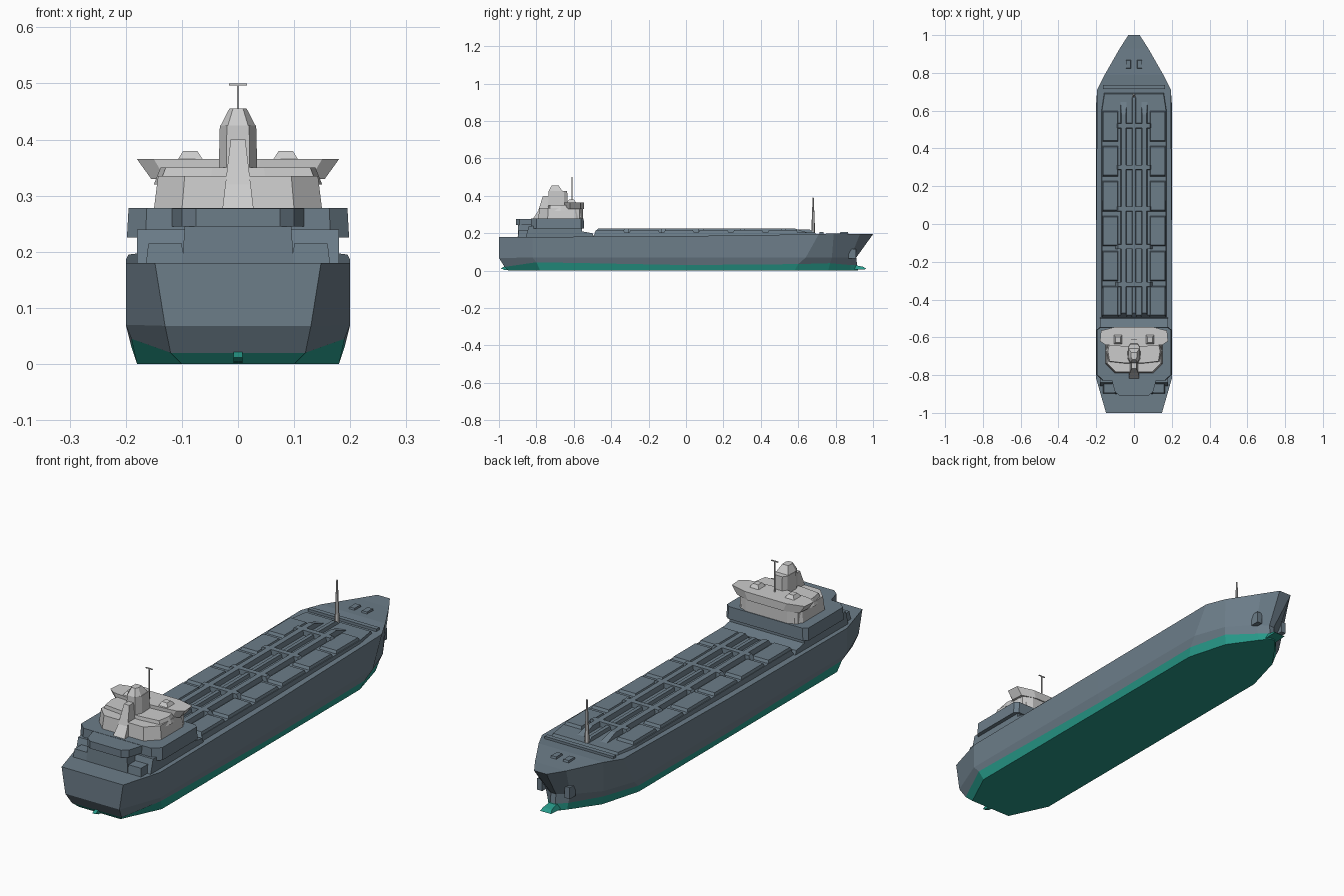
import bpy, bmesh, math
from mathutils import Vector

if "Cube" in bpy.data.objects:
    bpy.data.objects.remove(bpy.data.objects["Cube"])


def material(name, rgb):
    m = bpy.data.materials.new(name)
    m.diffuse_color = (*rgb, 1)
    m.use_nodes = True
    m.node_tree.nodes["Principled BSDF"].inputs["Base Color"].default_value = m.diffuse_color
    return m


SLATE = material("slate_paint", (0.15, 0.205, 0.25))
TEAL = material("teal_antifouling", (0.02, 0.32, 0.25))


def finish(bm, name, mats):
    bmesh.ops.recalc_face_normals(bm, faces=bm.faces[:])
    me = bpy.data.meshes.new(name)
    bm.to_mesh(me)
    bm.free()
    for m in mats:
        me.materials.append(m)
    ob = bpy.data.objects.new(name, me)
    bpy.context.collection.objects.link(ob)
    return ob


def prism(name, outline, z0, z1, mat=SLATE, scale=1.0):
    """Upright prism over a plan outline; the top is scaled about its centre."""
    bm = bmesh.new()
    c = sum((Vector(p) for p in outline), Vector((0, 0))) / len(outline)
    low = [bm.verts.new((x, y, z0)) for x, y in outline]
    top = [bm.verts.new((*(c + (Vector(p) - c) * scale), z1)) for p in outline]
    n = len(outline)
    for i in range(n):
        j = (i + 1) % n
        bm.faces.new((low[i], low[j], top[j], top[i]))
    bm.faces.new(low)
    bm.faces.new(top)
    return finish(bm, name, [mat] if mat else [])


def box(name, x0, x1, y0, y1, z0, z1, mat=SLATE, scale=1.0):
    return prism(name, [(x0, y0), (x1, y0), (x1, y1), (x0, y1)], z0, z1, mat, scale)


def mirrored(half):
    return half + [(-x, y) for x, y in reversed(half)]


def side_profile(name, hx, pts, mat=SLATE, top_hx=None):
    """Extrude a y-z profile across the ship, optionally narrowing to the top."""
    bm = bmesh.new()
    zs = [z for _, z in pts]
    z0, z1 = min(zs), max(zs)
    w = lambda z: hx + ((top_hx or hx) - hx) * (z - z0) / (z1 - z0)
    a = [bm.verts.new((-w(z), y, z)) for y, z in pts]
    b = [bm.verts.new((w(z), y, z)) for y, z in pts]
    for i in range(len(pts)):
        j = (i + 1) % len(pts)
        bm.faces.new((a[i], a[j], b[j], b[i]))
    bm.faces.new(a)
    bm.faces.new(b)
    return finish(bm, name, [mat] if mat else [])


# Hull: four waterline half-outlines from stern to bow, lofted and mirrored
levels = [
    [(.10, -.95, 0), (.18, -.78, 0), (.18, 0, 0), (.18, .58, 0), (.13, .76, 0), (.045, .88, 0), (.012, .92, 0)],
    [(.12, -.97, .02), (.19, -.80, .045), (.19, 0, .03), (.19, .60, .035), (.14, .77, .04), (.05, .88, .03), (.012, .915, .03)],
    [(.13, -1, .068), (.2, -.82, .07), (.2, 0, .07), (.2, .64, .07), (.15, .78, .07), (.06, .88, .07), (.012, .91, .07)],
    [(.148, -1, .18), (.2, -.82, .18), (.2, 0, .185), (.195, .71, .195), (.155, .79, .2), (.075, .93, .195), (.03, 1, .195)],
]
bm = bmesh.new()
R = [[bm.verts.new(p) for p in L] for L in levels]
Lf = [[bm.verts.new((-x, y, z)) for x, y, z in L] for L in levels]
for k in range(3):
    quads = []
    for S in (R, Lf):
        quads += [(S[k][i], S[k][i + 1], S[k + 1][i + 1], S[k + 1][i]) for i in range(6)]
    quads += [(R[k][i], Lf[k][i], Lf[k + 1][i], R[k + 1][i]) for i in (0, 6)]
    for q in quads:
        bm.faces.new(q).material_index = 1 if k == 0 else 0
for k in (0, 3):
    for i in range(6):
        f = bm.faces.new((R[k][i], R[k][i + 1], Lf[k][i + 1], Lf[k][i]))
        f.material_index = 1 if k == 0 else 0
finish(bm, "hull", [SLATE, TEAL])

# Bulbous bow and rudder
side_profile("bulbous_bow", .03, [(.80, 0), (.965, .008), (.95, .02), (.88, .035), (.80, .04)], TEAL, .012)
side_profile("rudder", .008, [(-.99, .012), (-.97, .004), (-.92, 0), (-.92, .03), (-.97, .022)], TEAL)
for s in (-1, 1):
    box(f"anchor_{s}", s * .066 - .012, s * .066 + .012, .87, .91, .065, .115)

# Raised cargo deck with longitudinal pipe ridges
prism("cargo_deck", mirrored([(.172, -.50), (.175, .60), (.16, .70)]), .18, .205, SLATE, .975)
for s in (-1, 1):
    x = s * .055
    side_profile(f"pipe_rack_{s}", .017, [(-.49, .2), (-.47, .226), (.58, .226), (.66, .2)], SLATE, .012).location.x = x
    # Tank-top panels beside the pipes
    for i in range(6):
        y = -.49 + i * .185
        box(f"tank_cover_{s}_{i}", s * .125 - .042, s * .125 + .042, y, y + .165, .2, .217, SLATE, .9)
side_profile("centre_pipe", .012, [(-.49, .2), (-.47, .22), (.66, .22), (.69, .2)], SLATE, .008)
for i, y in enumerate((-.32, -.12, .08, .30, .52)):
    box(f"cross_pipe_{i}", -.10, .10, y - .014, y + .014, .2, .226, SLATE, .85)
box("breakwater", -.165, .165, .715, .735, .19, .207)
for s in (-1, 1):
    box(f"windlass_{s}", s * .03 - .015, s * .03 + .015, .82, .87, .19, .206, SLATE, .8)

# Foremast
bpy.ops.mesh.primitive_cone_add(vertices=6, radius1=.011, radius2=.003, depth=.20, location=(0, .68, .29))
bpy.context.object.name = "foremast"

# Stern house lower tiers
side_profile("house_base", .18, [(-.86, .17), (-.49, .17), (-.50, .2), (-.555, .21), (-.555, .24), (-.84, .24)])
prism("house_deck", mirrored([(.165, -.83), (.198, -.80), (.198, -.56), (.18, -.545)]), .225, .278, SLATE, .985)
box("aft_base", -.10, .10, -.90, -.8, .17, .245, SLATE, .95)
prism("aft_deck", mirrored([(.075, -.91), (.10, -.89), (.12, -.82), (.12, -.78)]), .245, .277)
for s in (-1, 1):
    box(f"mooring_locker_{s}", s * .13 - .035, s * .13 + .035, -.90, -.82, .17, .215, SLATE, .85)

# Accommodation block and bridge
prism("accommodation", mirrored([(.10, -.79), (.15, -.74), (.15, -.59), (.13, -.56)]), .275, .335, None, .95)
prism("upper_deck", mirrored([(.05, -.74), (.14, -.73), (.15, -.67), (.14, -.62)]), .32, .35, None, .92)
bridge = prism("bridge_wings", mirrored([(.04, -.65), (.15, -.64), (.18, -.62), (.175, -.565), (.10, -.545)]), .33, .365, None)
for v in bridge.data.vertices:  # underside tapers inward
    if v.co.z < .35:
        v.co.x *= .86
prism("bridge_front", mirrored([(.14, -.61), (.14, -.57), (.10, -.55)]), .275, .34, None)
for s in (-1, 1):
    box(f"roof_housing_{s}", s * .085 - .025, s * .085 + .025, -.64, -.585, .36, .38, None, .5)

# Funnel and aft stack
prism("funnel", mirrored([(.022, -.74), (.036, -.71), (.034, -.65), (.02, -.63)]), .28, .425, None, .9)
prism("funnel_cap", mirrored([(.018, -.735), (.031, -.71), (.029, -.66)]), .425, .455, None, .5)
side_profile("aft_stack", .028, [(-.82, .275), (-.73, .275), (-.73, .40), (-.765, .40), (-.79, .32)], None, .013)
# Radar mast
box("radar_mast", -.002, .002, -.612, -.608, .36, .5, None)
box("radar_bar", -.016, .016, -.612, -.608, .496, .5, None)
